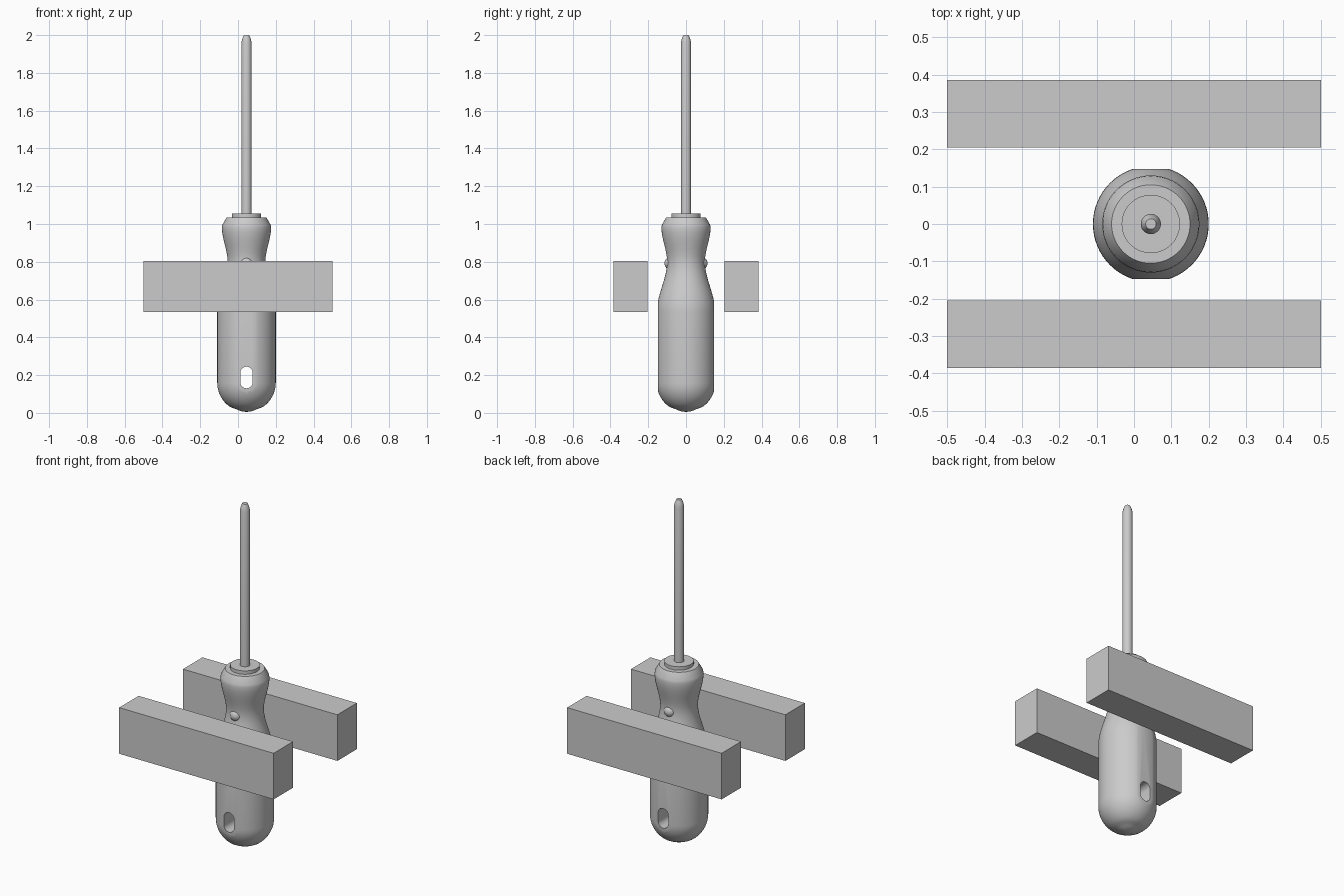
import bpy
import bmesh
import math
from mathutils import Vector

cube = bpy.data.objects.get("Cube")
if cube:
    bpy.data.objects.remove(cube, do_unlink=True)

AXIS_X = 0.045

grey = bpy.data.materials.new("plain grey")
grey.use_nodes = True
colour = (0.6, 0.6, 0.6, 1)
grey.diffuse_color = colour
grey.node_tree.nodes["Principled BSDF"].inputs["Base Color"].default_value = colour


def add_object(name, bm, location=(0, 0, 0)):
    bmesh.ops.recalc_face_normals(bm, faces=bm.faces)
    mesh = bpy.data.meshes.new(name)
    bm.to_mesh(mesh)
    bm.free()
    mesh.materials.append(grey)
    obj = bpy.data.objects.new(name, mesh)
    obj.location = location
    bpy.context.collection.objects.link(obj)
    return obj


def box(name, size, location):
    bm = bmesh.new()
    bmesh.ops.create_cube(bm, size=1)
    bmesh.ops.scale(bm, vec=size, verts=bm.verts)
    return add_object(name, bm, location)


def lathe(name, profile, steps=64):
    """Revolve (radius, height) points around the tool axis."""
    bm = bmesh.new()
    verts = [bm.verts.new((r, 0, z)) for r, z in profile]
    edges = [bm.edges.new(pair) for pair in zip(verts, verts[1:])]
    bmesh.ops.spin(bm, geom=verts + edges, cent=(0, 0, 0), axis=(0, 0, 1),
                   angle=math.tau, steps=steps)
    bmesh.ops.remove_doubles(bm, verts=bm.verts, dist=0.0001)
    return add_object(name, bm, (AXIS_X, 0, 0))


def smooth(obj, degrees=30):
    bpy.ops.object.select_all(action="DESELECT")
    obj.select_set(True)
    bpy.context.view_layer.objects.active = obj
    bpy.ops.object.shade_smooth_by_angle(angle=math.radians(degrees))


def cut(obj, cutter, operation):
    """Apply a boolean and remove its helper."""
    mod = obj.modifiers.new("cut", "BOOLEAN")
    mod.object = cutter
    mod.operation = operation
    mod.solver = "EXACT"
    bpy.ops.object.select_all(action="DESELECT")
    bpy.context.view_layer.objects.active = obj
    bpy.ops.object.modifier_apply(modifier=mod.name)
    bpy.data.objects.remove(cutter, do_unlink=True)


def ease(start, end, count=10):
    """Soft S-shaped run between two profile points."""
    points = []
    for i in range(1, count + 1):
        t = i / count
        s = t * t * (3 - 2 * t)
        points.append((start[0] + (end[0] - start[0]) * s,
                       start[1] + (end[1] - start[1]) * t))
    return points


# Handle: small nub, rounded butt, straight grip, waist and flared shoulder
profile = [(0, 0.005), (0.025, 0.008), (0.045, 0.015), (0.06, 0.022), (0.075, 0.026)]
for i in range(1, 11):
    a = math.radians(30 + 60 * i / 10)
    profile.append((0.155 * math.sin(a), 0.16 - 0.155 * math.cos(a)))
profile += [(0.155, 0.535)]
profile += ease((0.155, 0.535), (0.1, 0.8), 12)
profile += ease((0.1, 0.8), (0.13, 0.98), 8)
profile += [(0.128, 0.995), (0.105, 1.035), (0, 1.035)]
handle = lathe("handle", profile)

# Flattened front and back of the grip
cut(handle, box("flat_cutter", (1, 0.294, 3), (AXIS_X, 0, 1)), "INTERSECT")

# Rounded hanging slot through the butt
bm = bmesh.new()
outline = []
for centre, first in ((0.212, 0), (0.163, 180)):
    for i in range(13):
        a = math.radians(first + 15 * i)
        outline.append(bm.verts.new((0.033 * math.cos(a), -0.3, centre + 0.033 * math.sin(a))))
face = bm.faces.new(outline)
extruded = bmesh.ops.extrude_face_region(bm, geom=[face])["geom"]
bmesh.ops.translate(bm, vec=Vector((0, 0.6, 0)),
                    verts=[v for v in extruded if isinstance(v, bmesh.types.BMVert)])
cut(handle, add_object("slot_cutter", bm, (AXIS_X, 0, 0)), "DIFFERENCE")
smooth(handle)

# Collar and shaft with tapered tip
smooth(lathe("collar", [(0, 1.03), (0.078, 1.03), (0.078, 1.055), (0, 1.055)]))
smooth(lathe("shaft", [(0, 1.04), (0.027, 1.04), (0.027, 1.96), (0.022, 1.982),
                       (0.014, 2), (0, 2)], 32), 20)

# Matching knobs and long bars on both sides
for side, word in ((-1, "front"), (1, "back")):
    bm = bmesh.new()
    bmesh.ops.create_uvsphere(bm, u_segments=24, v_segments=16, radius=0.035)
    smooth(add_object(word + "_knob", bm, (AXIS_X, side * 0.079, 0.792)))
    box(word + "_bar", (1, 0.18, 0.27), (0, side * 0.295, 0.67))
